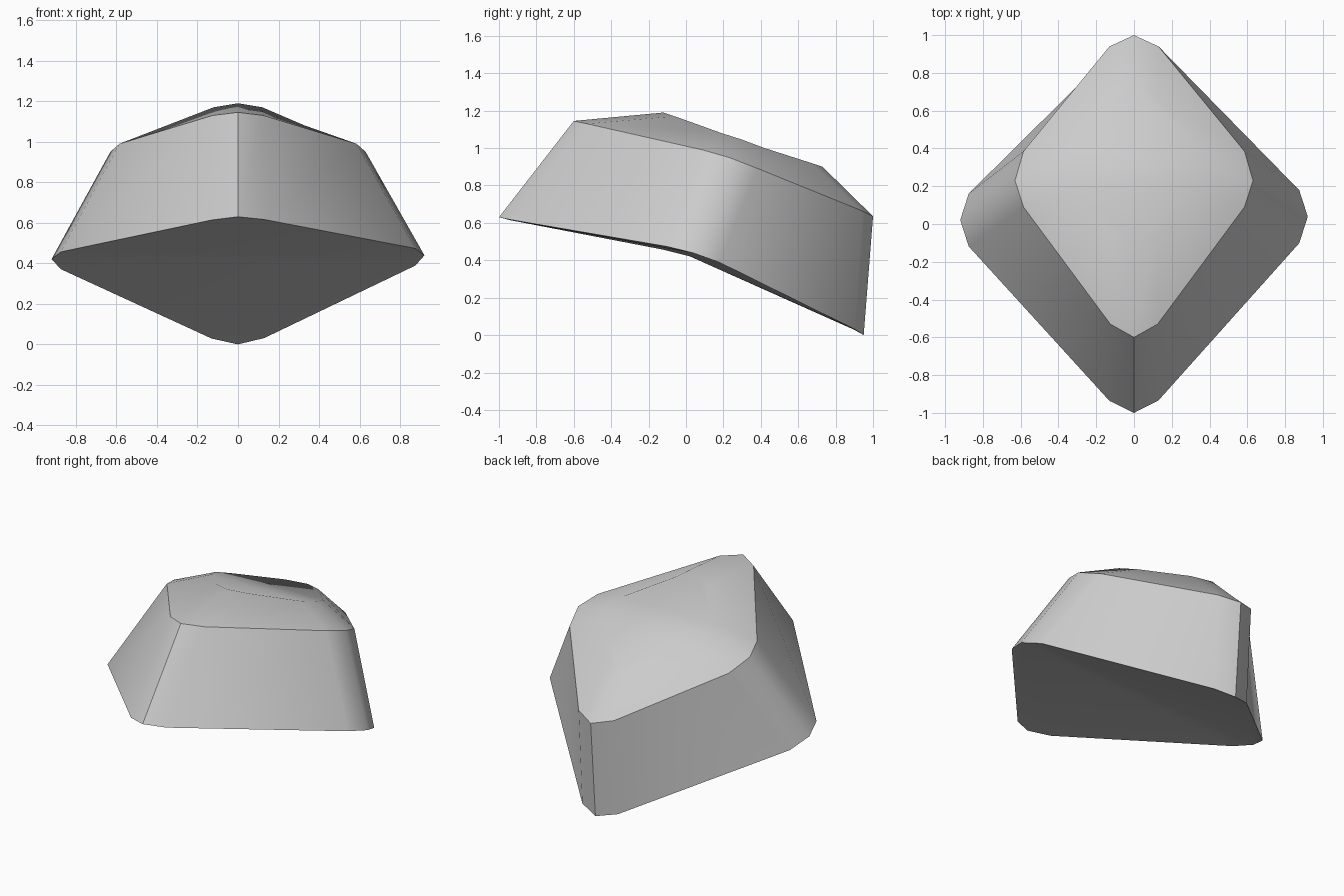
import bpy, bmesh, math

cube = bpy.data.objects.get("Cube")
if cube:
    bpy.data.objects.remove(cube, do_unlink=True)

# Single plain grey plastic
grey = bpy.data.materials.new("light_grey")
grey.use_nodes = True
colour = (0.6, 0.6, 0.6, 1)
grey.diffuse_color = colour
grey.node_tree.nodes["Principled BSDF"].inputs["Base Color"].default_value = colour

# Half outlines from the front corner round to the back corner
BASE = [(0, -1, .63), (.13, -.935, .615), (.875, -.11, .465), (.92, .03, .43),
        (.875, .17, .38), (.13, .9, .03), (0, .95, 0)]
RIM = [(0, -.6, 1.145), (.125, -.53, 1.13), (.585, .09, .99), (.63, .23, .95),
       (.585, .385, .89), (.13, .94, .665), (0, 1, .635)]
CROWN = [(0, -.12, 1.19), (.12, -.06, 1.17), (.33, .19, 1.08), (.37, .3, 1.045),
         (.33, .42, 1.0), (.12, .67, .92), (0, .73, .9)]


def ring(bm, half, skew=0):
    """Mirror a half outline into a closed loop of vertices."""
    loop = half + [(-x, y, z) for x, y, z in half[-2:0:-1]]
    return [bm.verts.new((x, y + skew * x, z + skew * x)) for x, y, z in loop]


def bridge(bm, low, high):
    n = len(low)
    for i in range(n):
        j = (i + 1) % n
        bm.faces.new((low[i], low[j], high[j], high[i]))


def halves(bm, loop):
    """Close a loop with two faces that meet on the line between the side corners."""
    n = len(loop)
    q = n // 4
    bm.faces.new(loop[q:3 * q + 1])
    bm.faces.new(loop[3 * q:] + loop[:q + 1])


bm = bmesh.new()
base = ring(bm, BASE, 0.01)
rim = ring(bm, RIM)
crown = ring(bm, CROWN)
bridge(bm, base, rim)      # sloping walls
bridge(bm, rim, crown)     # domed shoulder
halves(bm, crown)          # top
halves(bm, base)           # folded underside
bmesh.ops.recalc_face_normals(bm, faces=bm.faces)

mesh = bpy.data.meshes.new("tapered_cap")
bm.to_mesh(mesh)
bm.free()
cap = bpy.data.objects.new("tapered_cap", mesh)
bpy.context.collection.objects.link(cap)
mesh.materials.append(grey)

bpy.ops.object.select_all(action='DESELECT')
cap.select_set(True)
bpy.context.view_layer.objects.active = cap
bpy.ops.object.shade_smooth_by_angle(angle=math.radians(35))
